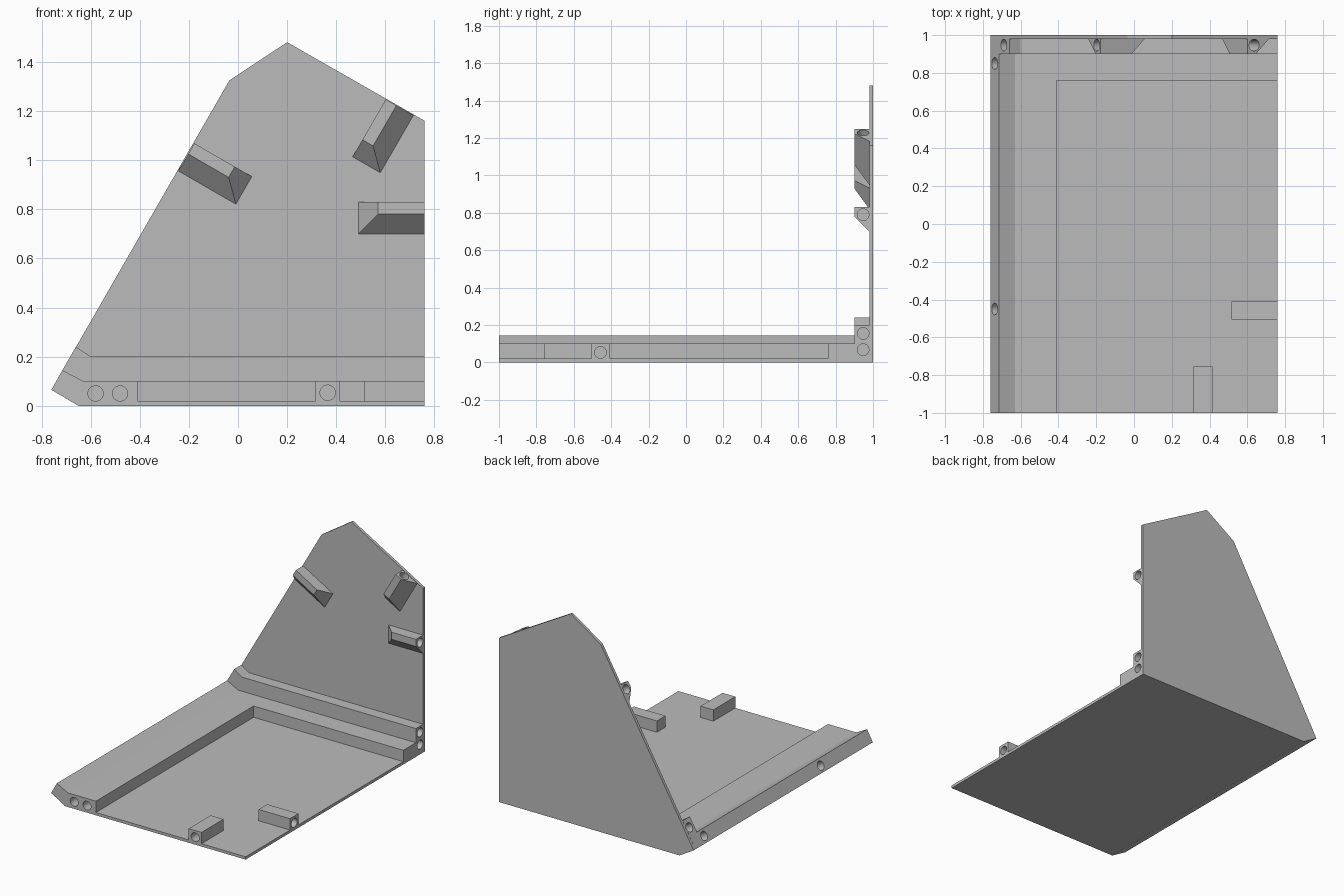
import bpy
import math
from mathutils import Matrix, Vector

cube = bpy.data.objects.get("Cube")
if cube:
    bpy.data.objects.remove(cube, do_unlink=True)

grey = bpy.data.materials.new("plain grey")
grey.use_nodes = True
GREY = (0.5, 0.5, 0.5, 1)
grey.diffuse_color = GREY
grey.node_tree.nodes["Principled BSDF"].inputs["Base Color"].default_value = GREY

BORE = 0.031
SLANT = math.radians(30)


def make(name, verts, faces):
    mesh = bpy.data.meshes.new(name)
    mesh.from_pydata(verts, [], faces)
    mesh.materials.append(grey)
    obj = bpy.data.objects.new(name, mesh)
    bpy.context.collection.objects.link(obj)
    return obj


def prism(name, profile, y0, y1):
    """Extrude a counter-clockwise x-z profile (seen from the front) along y."""
    n = len(profile)
    verts = [(x, y, z) for y in (y0, y1) for x, z in profile]
    faces = [list(range(n)), list(range(2 * n - 1, n - 1, -1))]
    faces += [(i, i + n, (i + 1) % n + n, (i + 1) % n) for i in range(n)]
    return make(name, verts, faces)


def box(name, x0, x1, y0, y1, z0, z1):
    return prism(name, [(x0, z0), (x1, z0), (x1, z1), (x0, z1)], y0, y1)


def drill(obj, mouth, inward, depth=0.15):
    """Cut a blind round screw hole, starting just outside the mouth."""
    d = Vector(inward).normalized()
    centre = Vector(mouth) + d * (depth / 2 - 0.02)
    bpy.ops.mesh.primitive_cylinder_add(
        vertices=32, radius=BORE, depth=depth + 0.04, location=centre,
        rotation=d.to_track_quat('Z', 'Y').to_euler())
    cutter = bpy.context.object
    cutter.name = "hole_cutter"
    cutter.hide_render = True
    cutter.data.materials.append(grey)
    mod = obj.modifiers.new("hole", 'BOOLEAN')
    mod.operation = 'DIFFERENCE'
    mod.solver = 'EXACT'
    mod.object = cutter
    bpy.context.view_layer.update()
    graph = bpy.context.evaluated_depsgraph_get()
    mesh = bpy.data.meshes.new_from_object(obj.evaluated_get(graph))
    obj.modifiers.clear()
    obj.data = mesh
    bpy.data.objects.remove(cutter, do_unlink=True)


def wall_lug(name, x, z, angle, side):
    """Chamfered lug on the wall: outer end at x, z, pointing outward at angle."""
    out = Vector((math.cos(angle), 0, math.sin(angle)))
    up = Vector((-out.z, 0, out.x)) * side
    origin = Vector((x, 0, z))

    def at(along, across, y):
        return origin + out * along + up * across + Vector((0, y, 0))

    half, length, cham = 0.065, 0.27, 0.08
    section = [(half, 0.98), (half, 0.90), (cham - half, 0.90), (-half, 0.98)]
    verts = [at(0, a, y) for a, y in section]
    verts += [at(-length + (cham if y < 0.95 else 0), a, y) for a, y in section]
    faces = [(0, 1, 2, 3), (7, 6, 5, 4)]
    faces += [(i, i + 4, (i + 1) % 4 + 4, (i + 1) % 4) for i in range(4)]
    if side > 0:
        faces = [tuple(reversed(f)) for f in faces]
    lug = make(name, verts, faces)
    drill(lug, at(0, 0.025, 0.947), -out)


# Back wall
prism("back_wall", [(-0.65, 0), (0.76, 0), (0.76, 1.16), (0.20, 1.48),
                    (-0.035, 1.325), (-0.76, 0.065)], 0.98, 1)

# Floor and the raised rails around it
box("floor", -0.41, 0.76, -1, 0.76, 0, 0.02)
side_rail = prism("side_rail", [(-0.65, 0), (-0.41, 0), (-0.41, 0.10), (-0.63, 0.10),
                                (-0.715, 0.145), (-0.76, 0.065)], -1, 0.98)
back_rail = box("back_rail", -0.41, 0.76, 0.76, 0.98, 0, 0.10)
back_ledge = prism("back_ledge", [(-0.63, 0.10), (0.76, 0.10), (0.76, 0.20), (-0.60, 0.20),
                                  (-0.66, 0.24), (-0.715, 0.145)], 0.90, 0.98)

# Screw holes in the rails
slope_in = (math.cos(SLANT), 0, -math.sin(SLANT))
for x in (-0.58, -0.48):
    drill(side_rail, (x, -1, 0.05), (0, 1, 0))
for y in (-0.45, 0.85):
    drill(side_rail, (-0.738, y, 0.105), slope_in, 0.12)
drill(back_ledge, (-0.69, 0.947, 0.19), slope_in, 0.08)
drill(back_ledge, (0.76, 0.947, 0.155), (-1, 0, 0))
drill(back_rail, (0.76, 0.947, 0.068), (-1, 0, 0))

# Floor lugs
front_lug = box("front_floor_lug", 0.315, 0.415, -1, -0.755, 0.02, 0.10)
drill(front_lug, (0.365, -1, 0.053), (0, 1, 0))
right_lug = box("side_floor_lug", 0.515, 0.76, -0.505, -0.41, 0.02, 0.10)
drill(right_lug, (0.76, -0.457, 0.053), (-1, 0, 0))

# Wall lugs
wall_lug("side_wall_lug", 0.76, 0.765, 0, 1)
wall_lug("top_wall_lug", 0.658, 1.215, math.radians(60), 1)
wall_lug("slope_wall_lug", -0.21, 1.012, math.radians(150), -1)
